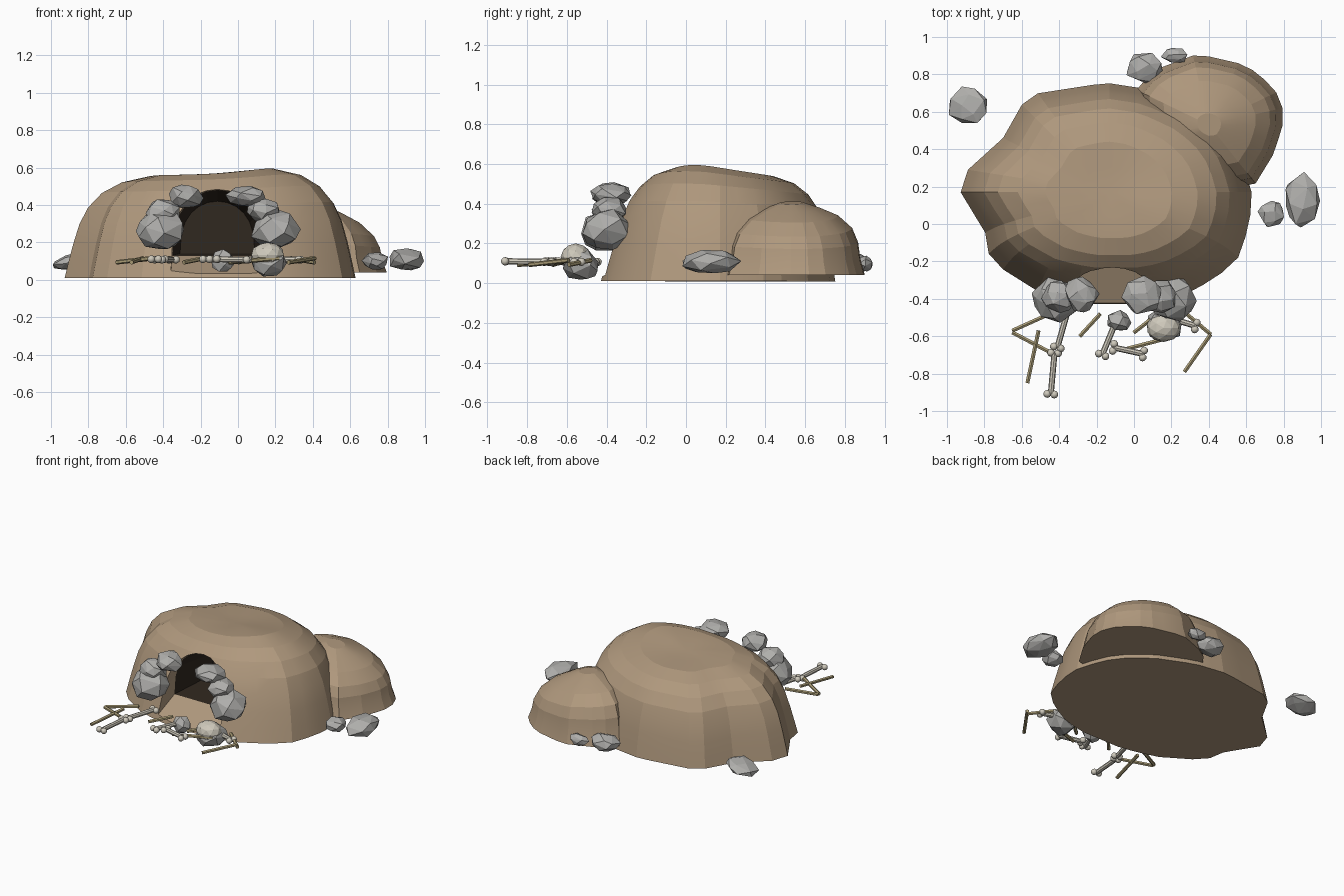
import bpy, bmesh, math, random
from mathutils import Vector

if "Cube" in bpy.data.objects:
    bpy.data.objects.remove(bpy.data.objects["Cube"])

random.seed(4)


def material(name, rgb):
    m = bpy.data.materials.new(name)
    m.diffuse_color = (*rgb, 1)
    m.use_nodes = True
    m.node_tree.nodes["Principled BSDF"].inputs["Base Color"].default_value = m.diffuse_color
    return m


EARTH = material("earth brown", (0.43, 0.315, 0.205))
DARK = material("cave dark", (0.03, 0.021, 0.014))
ROCK = material("rock grey", (0.43, 0.425, 0.41))
BONE = material("bone", (0.62, 0.585, 0.50))
WOOD = material("dry wood", (0.42, 0.35, 0.19))


def finish(bm, name, mats, smooth=None):
    bmesh.ops.recalc_face_normals(bm, faces=bm.faces)
    me = bpy.data.meshes.new(name)
    bm.to_mesh(me)
    bm.free()
    ob = bpy.data.objects.new(name, me)
    bpy.context.collection.objects.link(ob)
    for m in mats:
        me.materials.append(m)
    if smooth:
        smooth_object(ob, smooth)
    return ob


def smooth_object(ob, angle):
    bpy.ops.object.select_all(action='DESELECT')
    ob.select_set(True)
    bpy.context.view_layer.objects.active = ob
    bpy.ops.object.shade_smooth_by_angle(angle=math.radians(angle))


def radius_at(outline, centre, a):
    """Distance from the centre to the outline along angle a."""
    d = Vector((math.cos(a), math.sin(a)))
    for i, p in enumerate(outline):
        p0 = Vector(p) - centre
        e = Vector(outline[(i + 1) % len(outline)]) - centre - p0
        det = d.x * e.y - d.y * e.x
        if abs(det) < 1e-9:
            continue
        t = (p0.x * e.y - p0.y * e.x) / det
        u = (p0.x * d.y - p0.y * d.x) / det
        if t > 0 and -1e-6 <= u <= 1 + 1e-6:
            return t
    return 0.5


def dome(name, outline, centre, profile, segs, warp):
    """Closed earth mound: shrinking copies of the outline up a profile."""
    bm = bmesh.new()
    c = Vector(centre)
    radii = [radius_at(outline, c, math.tau * i / segs) for i in range(segs)]
    mean = sum(radii) / segs
    rings = []
    for s, z in profile:
        ring = []
        for i, r in enumerate(radii):
            a = math.tau * i / segs
            r = s * (r * s ** 0.3 + mean * (1 - s ** 0.3))   # rounder towards the top
            ring.append(bm.verts.new(warp(c.x + r * math.cos(a), c.y + r * math.sin(a), z)))
        rings.append(ring)
    for lo, hi in zip(rings, rings[1:]):
        for i in range(segs):
            j = (i + 1) % segs
            bm.faces.new((lo[i], lo[j], hi[j], hi[i]))
    top = bm.verts.new(warp(c.x, c.y, profile[-1][1]))
    for i in range(segs):
        bm.faces.new((rings[-1][i], rings[-1][(i + 1) % segs], top))
    bm.faces.new(rings[0][::-1])
    return finish(bm, name, [EARTH, DARK])


def main_warp(x, y, z):
    w = min(1, z / 0.5)
    bump = 0.025 * math.exp(-((x - 0.2) ** 2 + y ** 2) / 0.06)
    dip = -0.02 * math.exp(-((x + 0.13) ** 2 + (y - 0.2) ** 2) / 0.03)
    tilt = 0.02 * (x + 0.13) - 0.07 * max(0, y - 0.1)
    lean = 0.06 * w * min(1, max(0, (0.1 - y) / 0.4))   # front leans back
    return x, y + lean, z + w * (bump + dip + tilt)


# Main mound
main = dome("main_mound",
            [(0.63, 0.2), (0.62, 0), (0.55, -0.2), (0.42, -0.3), (0.25, -0.39), (0.1, -0.43),
             (-0.25, -0.43), (-0.5, -0.37), (-0.77, -0.2), (-0.80, -0.02), (-0.93, 0.15),
             (-0.91, 0.27), (-0.7, 0.46), (-0.57, 0.69), (-0.15, 0.755), (0.08, 0.72),
             (0.35, 0.6), (0.53, 0.44)], (-0.13, 0.17),
            [(1, 0.01), (0.975, 0.1), (0.945, 0.2), (0.905, 0.31), (0.85, 0.4), (0.76, 0.48),
             (0.63, 0.535), (0.45, 0.565), (0.22, 0.572)], 40, main_warp)

# Tunnel cutter: arched sections with a floor that ramps up into the cave
bm = bmesh.new()
sections = []
for y, floor, top, half in ((-0.8, 0.02, 0.53, 0.25), (-0.43, 0.03, 0.53, 0.25),
                            (-0.22, 0.13, 0.48, 0.24), (0.15, 0.14, 0.42, 0.20)):
    pts = []
    for i in range(13):
        a = math.pi * i / 12
        pts.append(bm.verts.new((-0.11 + half * math.cos(a), y,
                                 floor + (top - floor) * math.sin(a) ** 0.75)))
    sections.append(pts)
for k, (s, t) in enumerate(zip(sections, sections[1:])):
    for i in range(13):
        f = bm.faces.new((s[i], s[(i + 1) % 13], t[(i + 1) % 13], t[i]))
        f.material_index = 1 if k == 2 else 0
bm.faces.new(sections[0])
bm.faces.new(sections[-1]).material_index = 1
cutter = finish(bm, "tunnel_cutter", [EARTH, DARK])
cutter.hide_render = True

bpy.context.view_layer.objects.active = main
cut = main.modifiers.new("cave", 'BOOLEAN')
cut.operation, cut.object, cut.solver = 'DIFFERENCE', cutter, 'EXACT'
cut.material_mode = 'TRANSFER'
bpy.ops.object.modifier_apply(modifier=cut.name)
bpy.data.objects.remove(cutter)
smooth_object(main, 11)

# Side mound
side = dome("side_mound",
            [(0.81, 0.58), (0.75, 0.73), (0.6, 0.85), (0.34, 0.91), (0.1, 0.82), (0, 0.7),
             (0.1, 0.4), (0.4, 0.2), (0.64, 0.20), (0.75, 0.38)], (0.40, 0.53),
            [(1, 0.04), (0.94, 0.12), (0.91, 0.2), (0.83, 0.27), (0.64, 0.335), (0.4, 0.375),
             (0.17, 0.405)], 28,
            lambda x, y, z: (x, y, z - 0.12 * (x - 0.4) * min(1, (z - 0.04) / 0.25)))
smooth_object(side, 11)


def rock(name, centre, half, n=22, tilt=0.0):
    """Faceted boulder: hull of evenly spread, jittered points."""
    bm = bmesh.new()
    spin = random.uniform(0, 6)
    for i in range(n):
        w = 1 - 2 * (i + 0.5) / n
        a = i * 2.39996 + spin + random.uniform(-0.25, 0.25)
        r, k = math.sqrt(1 - w * w), random.uniform(0.94, 1.12)
        x = half[0] * r * math.cos(a) * k
        bm.verts.new((centre[0] + x, centre[1] + half[1] * r * math.sin(a) * k,
                      centre[2] + half[2] * w * 1.1 * k + tilt * x))
    bmesh.ops.convex_hull(bm, input=bm.verts)
    loose = [v for v in bm.verts if not v.link_faces]
    bmesh.ops.delete(bm, geom=loose, context='VERTS')
    return finish(bm, name, [ROCK])


# Boulders stacked around the entrance
for c, h in (((-0.415, -0.405, 0.265), (0.125, 0.12, 0.10)),
             ((-0.40, -0.39, 0.36), (0.09, 0.09, 0.07)),
             ((-0.28, -0.38, 0.445), (0.09, 0.10, 0.06)),
             ((0.04, -0.385, 0.445), (0.105, 0.10, 0.052)),
             ((0.14, -0.385, 0.37), (0.09, 0.09, 0.055)),
             ((0.20, -0.40, 0.265), (0.125, 0.125, 0.095))):
    rock("entrance_boulder", c, h)

# Loose rocks lying around
for c, h, t in (((-0.08, -0.52, 0.10), (0.065, 0.055, 0.055), 0),
                ((0.165, -0.53, 0.095), (0.10, 0.095, 0.075), 0),
                ((-0.89, 0.63, 0.10), (0.105, 0.10, 0.038), 0.25),
                ((0.90, 0.125, 0.108), (0.097, 0.14, 0.055), 0),
                ((0.735, 0.055, 0.10), (0.07, 0.07, 0.043), 0),
                ((0.06, 0.835, 0.10), (0.10, 0.08, 0.05), 0),
                ((0.22, 0.90, 0.10), (0.07, 0.04, 0.038), 0)):
    rock("loose_rock", c, h, 20, t)


def rod(bm, a, b, r, sides):
    a, b = Vector(a), Vector(b)
    d = b - a
    m = d.to_track_quat('Z', 'Y').to_matrix().to_4x4()
    m.translation = (a + b) / 2
    bmesh.ops.create_cone(bm, cap_ends=True, segments=sides, radius1=r, radius2=r,
                          depth=d.length, matrix=m)


def ball(bm, c, r):
    new = bmesh.ops.create_icosphere(bm, subdivisions=2, radius=r)["verts"]
    bmesh.ops.translate(bm, vec=c, verts=new)


# Bones: shaft with a pair of knobs at each end
for x0, y0, x1, y1 in ((-0.445, -0.91, -0.425, -0.69), (-0.41, -0.66, -0.35, -0.45),
                       (-0.17, -0.70, -0.10, -0.53), (-0.11, -0.66, 0.05, -0.695),
                       (0.18, -0.50, 0.33, -0.545)):
    bm = bmesh.new()
    a, b = Vector((x0, y0, 0.11)), Vector((x1, y1, 0.107))
    rod(bm, a, b, 0.016, 8)
    across = (b - a).cross(Vector((0, 0, 1))).normalized() * 0.019
    for end in (a, b):
        for s in (-1, 1):
            ball(bm, end + across * s, 0.021)
    finish(bm, "bone", [BONE], 40)

# Skull resting against the front rock
bm = bmesh.new()
ball(bm, (0, 0, 0), 1)
for v in bm.verts:
    v.co = (0.158 + v.co.x * 0.09, -0.555 + v.co.y * 0.076, 0.133 + v.co.z * 0.067)
finish(bm, "skull", [BONE])

# Dry sticks
for x0, y0, x1, y1 in ((-0.57, -0.85, -0.51, -0.57), (-0.65, -0.58, -0.46, -0.68),
                       (-0.65, -0.57, -0.45, -0.48), (-0.29, -0.60, -0.18, -0.48),
                       (-0.05, -0.67, 0.22, -0.60), (0.27, -0.79, 0.41, -0.59),
                       (0.41, -0.59, 0.28, -0.48), (0.0, -0.58, 0.09, -0.51)):
    bm = bmesh.new()
    rod(bm, (x0, y0, 0.093), (x1, y1, 0.115), 0.012, 6)
    finish(bm, "stick", [WOOD])
